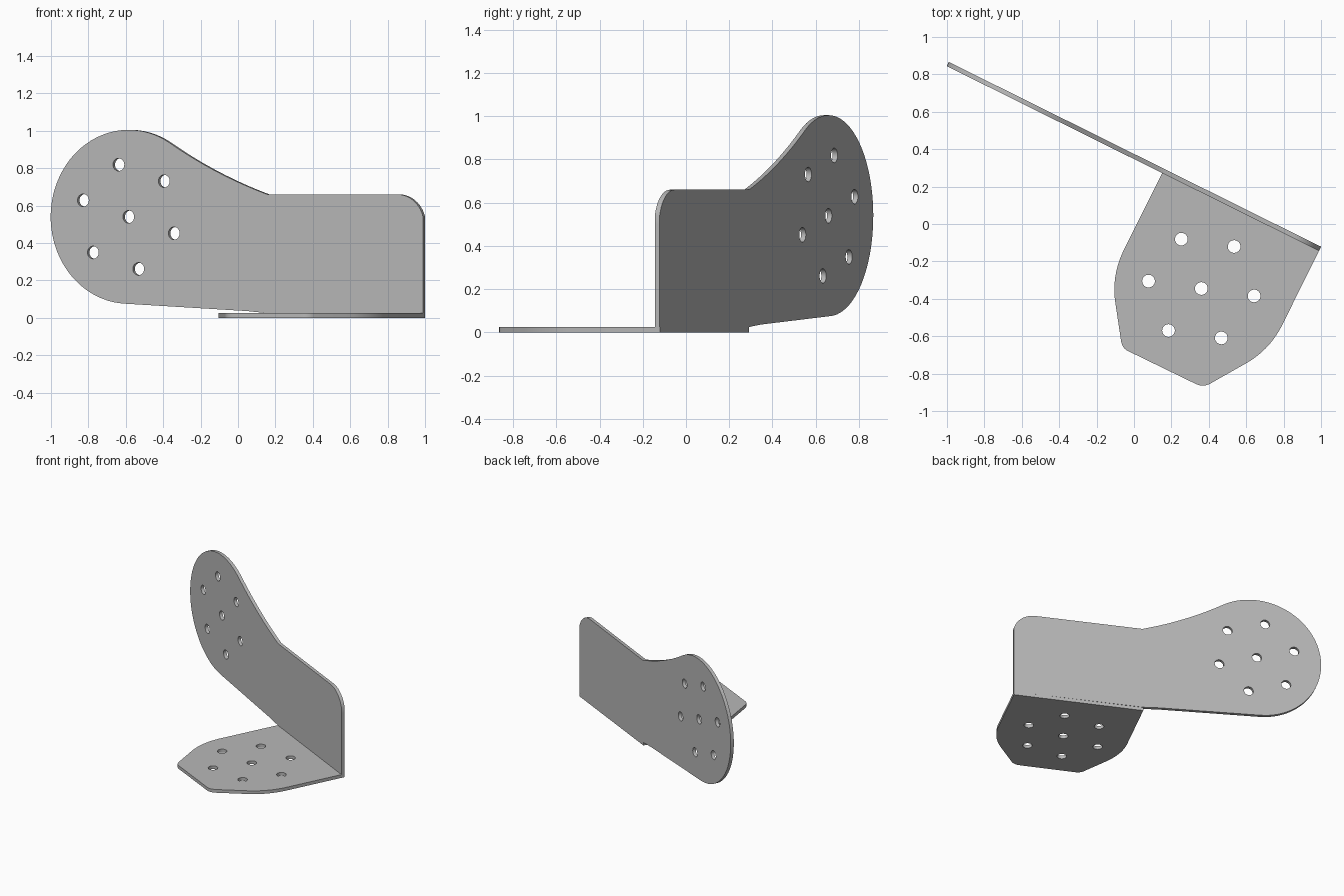
import bpy, bmesh
from math import sin, cos, radians
from mathutils import Matrix, Vector

cube = bpy.data.objects.get("Cube")
if cube:
    bpy.data.objects.remove(cube, do_unlink=True)

THICK = 0.025
ANGLE = radians(26.4)

steel = bpy.data.materials.new("grey steel")
steel.use_nodes = True
GREY = (0.48, 0.48, 0.48, 1)
steel.diffuse_color = GREY
steel.node_tree.nodes["Principled BSDF"].inputs["Base Color"].default_value = GREY


def arc(cx, cy, r, start, end, steps):
    angles = [radians(start + (end - start) * i / steps) for i in range(steps + 1)]
    return [(cx + r * cos(a), cy + r * sin(a)) for a in angles]


def bend(p, q, r, steps):
    """Quadratic curve from p to r, pulled towards q."""
    p, q, r = Vector(p), Vector(q), Vector(r)
    ts = [i / steps for i in range(steps + 1)]
    return [tuple(p * (1 - t) ** 2 + q * 2 * t * (1 - t) + r * t * t) for t in ts]


def hole_pattern(cx, cy, turn):
    """One centre hole with six around it."""
    centres = [(cx, cy)] + arc(cx, cy, 0.285, turn, turn + 300, 5)
    return [arc(x, y, 0.034, 0, 345, 23) for x, y in centres]


def sheet(name, loops, matrix):
    """Flat sheet cut from an outline and hole loops."""
    curve = bpy.data.curves.new(name + "_outline", "CURVE")
    curve.dimensions = "2D"
    curve.fill_mode = "BOTH"
    curve.extrude = THICK / 2
    for loop in loops:
        spline = curve.splines.new("POLY")
        spline.points.add(len(loop) - 1)
        for point, (x, y) in zip(spline.points, loop):
            point.co = (x, y, 0, 1)
        spline.use_cyclic_u = True
    helper = bpy.data.objects.new(name + "_outline", curve)
    bpy.context.collection.objects.link(helper)
    bpy.context.view_layer.update()
    mesh = bpy.data.meshes.new_from_object(
        helper.evaluated_get(bpy.context.evaluated_depsgraph_get()))
    bpy.data.objects.remove(helper, do_unlink=True)
    bm = bmesh.new()
    bm.from_mesh(mesh)
    bmesh.ops.remove_doubles(bm, verts=bm.verts, dist=0.0001)
    bmesh.ops.recalc_face_normals(bm, faces=bm.faces)
    bm.to_mesh(mesh)
    bm.free()
    mesh.name = name
    mesh.materials.clear()
    mesh.materials.append(steel)
    obj = bpy.data.objects.new(name, mesh)
    obj.matrix_world = matrix
    bpy.context.collection.objects.link(obj)
    bpy.ops.object.select_all(action="DESELECT")
    obj.select_set(True)
    bpy.context.view_layer.objects.active = obj
    bpy.ops.object.shade_smooth_by_angle(angle=radians(30))


# Horizontal mounting plate
base = [(0.16, 0.292)]
base += bend((-0.06, -0.15), (-0.12, -0.28), (-0.10, -0.42), 10)
base += bend((-0.07, -0.62), (-0.065, -0.665), (-0.03, -0.68), 6)
base += bend((0.33, -0.855), (0.37, -0.875), (0.41, -0.852), 6)
base += bend((0.59, -0.75), (0.72, -0.68), (0.79, -0.545), 10)
base += [(1.0, -0.121)]
sheet("base_plate", [base] + hole_pattern(0.36, -0.345, 52),
      Matrix.Translation((0, 0, THICK / 2)))

# Upright plate, drawn along its length from the left end
upright = [(0, THICK), (0.932, THICK), (1.05, 0.036)]
upright += arc(1.758, 0.54, 0.465, -87, 121, 52)
upright += bend((1.519, 0.939), (1.243, 0.765), (0.93, 0.66), 16)[1:]
upright += arc(0.155, 0.5, 0.16, 90, 165, 10)
upright += [(0, 0.5)]
along = Vector((-cos(ANGLE), sin(ANGLE), 0))
up = Vector((0, 0, 1))
frame = Matrix((along, up, along.cross(up))).transposed().to_4x4()
sheet("upright_plate", [upright] + hole_pattern(1.758, 0.54, 18),
      Matrix.Translation((0.995, -0.133, 0)) @ frame)
